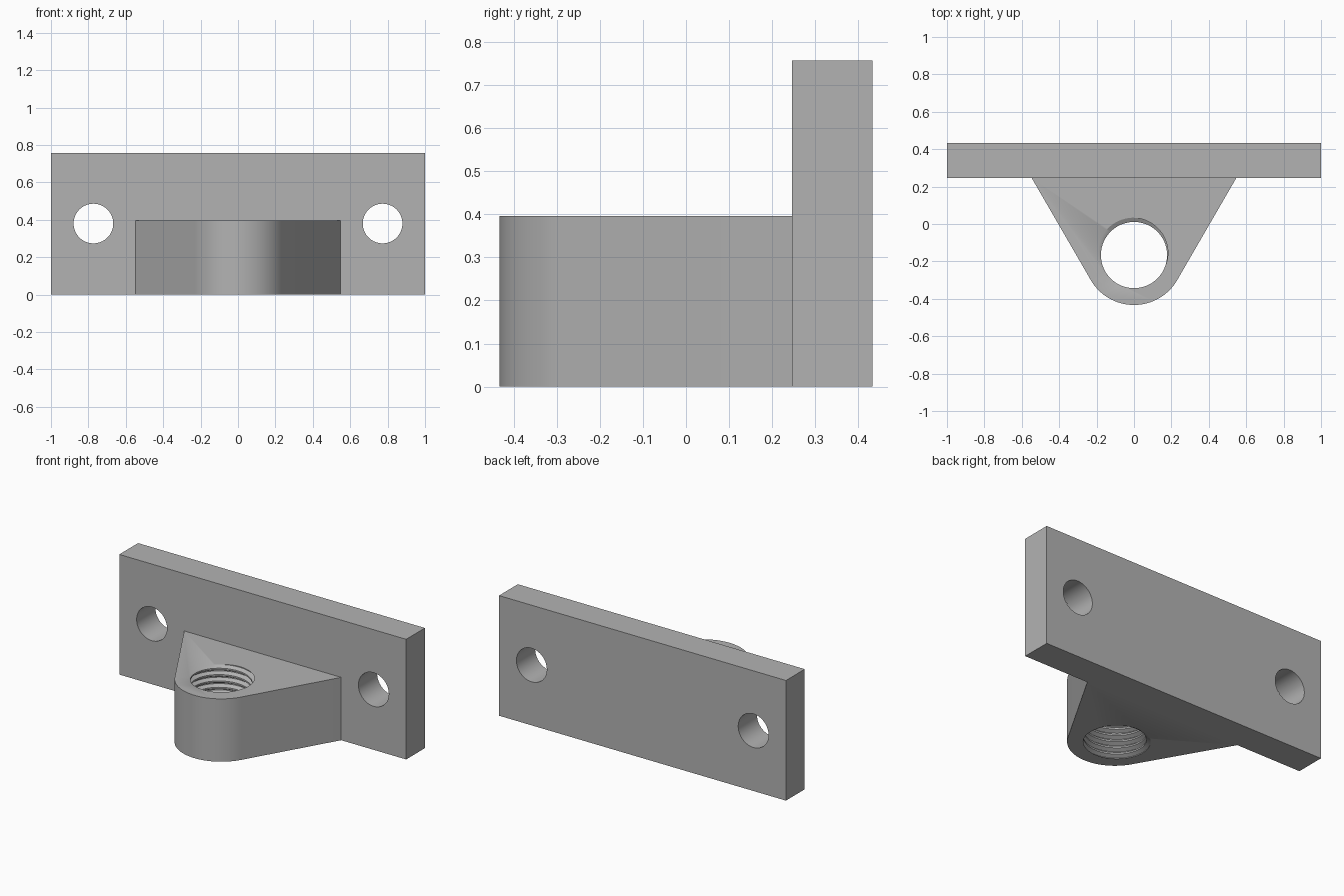
import bpy, bmesh
from math import pi, sin, cos, radians

old = bpy.data.objects.get("Cube")
if old:
    bpy.data.objects.remove(old, do_unlink=True)

grey = bpy.data.materials.new("plain grey")
grey.use_nodes = True
colour = (0.45, 0.45, 0.45, 1)
grey.diffuse_color = colour
grey.node_tree.nodes["Principled BSDF"].inputs["Base Color"].default_value = colour

FRONT, BACK = 0.246, 0.433         # plate faces in y
PLATE_H, LUG_H = 0.757, 0.396
BOSS_Y, BOSS_R = -0.166, 0.267     # rounded nose of the lug
MINOR, MAJOR, PITCH = 0.177, 0.2, 0.04


def add_object(name, bm):
    bmesh.ops.recalc_face_normals(bm, faces=bm.faces)
    mesh = bpy.data.meshes.new(name)
    bm.to_mesh(mesh)
    bm.free()
    mesh.materials.append(grey)
    obj = bpy.data.objects.new(name, mesh)
    bpy.context.collection.objects.link(obj)
    return obj


def extrude(name, outline, vector):
    bm = bmesh.new()
    face = bm.faces.new([bm.verts.new(p) for p in outline])
    new = bmesh.ops.extrude_face_region(bm, geom=[face])["geom"]
    bmesh.ops.translate(bm, vec=vector, verts=[v for v in new if isinstance(v, bmesh.types.BMVert)])
    return add_object(name, bm)


def cut(obj, cutter):
    mod = obj.modifiers.new("cut", "BOOLEAN")
    mod.operation, mod.solver, mod.object = "DIFFERENCE", "EXACT", cutter
    bpy.context.view_layer.objects.active = obj
    bpy.ops.object.modifier_apply(modifier=mod.name)
    bpy.data.objects.remove(cutter, do_unlink=True)


def thread_cutter(turns=14, segs=72):
    """Closed helical solid in the shape of a screw."""
    bm = bmesh.new()
    profile = [(0, MINOR), (0.25, MINOR), (0.5625, MAJOR), (0.6875, MAJOR)]
    n = len(profile)
    z0 = LUG_H - PITCH * 11.945
    cols = []
    for j in range(segs):
        a = 2 * pi * j / segs
        cols.append([bm.verts.new((r * cos(a), BOSS_Y + r * sin(a),
                                   z0 + PITCH * (turn + t + j / segs)))
                     for turn in range(turns) for t, r in profile])
    # The last column meets the first one a full turn higher
    for j in range(segs):
        left = cols[j]
        right = cols[j + 1] if j < segs - 1 else cols[0][n:]
        for k in range(len(right) - 1):
            bm.faces.new((left[k], right[k], right[k + 1], left[k + 1]))
    # Leftover top of the seam is closed as part of the cap
    bm.edges.ensure_lookup_table()
    rims = [e for e in bm.edges if e.is_boundary]
    top_z = z0 + PITCH * (turns + 1)
    poles = [bm.verts.new((0, BOSS_Y, z0 - 0.02)), bm.verts.new((0, BOSS_Y, top_z))]
    for e in rims:
        high = e.verts[0].co.z > LUG_H / 2
        bm.faces.new((e.verts[0], e.verts[1], poles[high]))
    # Remove unused seam points
    bmesh.ops.delete(bm, geom=[v for v in bm.verts if not v.link_faces], context="VERTS")
    return add_object("thread_cutter", bm)


# Mounting plate with two bolt holes
plate = extrude("mounting_plate",
                [(-1, FRONT, 0), (1, FRONT, 0), (1, FRONT, PLATE_H), (-1, FRONT, PLATE_H)],
                (0, BACK - FRONT, 0))
for side in (-1, 1):
    ring = [(side * 0.773 + 0.106 * cos(2 * pi * i / 64), FRONT - 0.1,
             0.38 + 0.106 * sin(2 * pi * i / 64)) for i in range(64)]
    cut(plate, extrude("bolt_hole_cutter", ring, (0, 0.5, 0)))

# Tapered lug with rounded nose and threaded bore
nose = [radians(210 + 120 * i / 32) for i in range(33)]
outline = [(-0.547, FRONT, 0)]
outline += [(BOSS_R * cos(a), BOSS_Y + BOSS_R * sin(a), 0) for a in nose]
outline += [(0.547, FRONT, 0)]
lug = extrude("threaded_lug", outline, (0, 0, LUG_H))
cut(lug, thread_cutter())

# Smooth curved walls, keep edges crisp
for obj in (plate, lug):
    bpy.ops.object.select_all(action="DESELECT")
    obj.select_set(True)
    bpy.context.view_layer.objects.active = obj
    bpy.ops.object.shade_smooth_by_angle(angle=radians(30))
